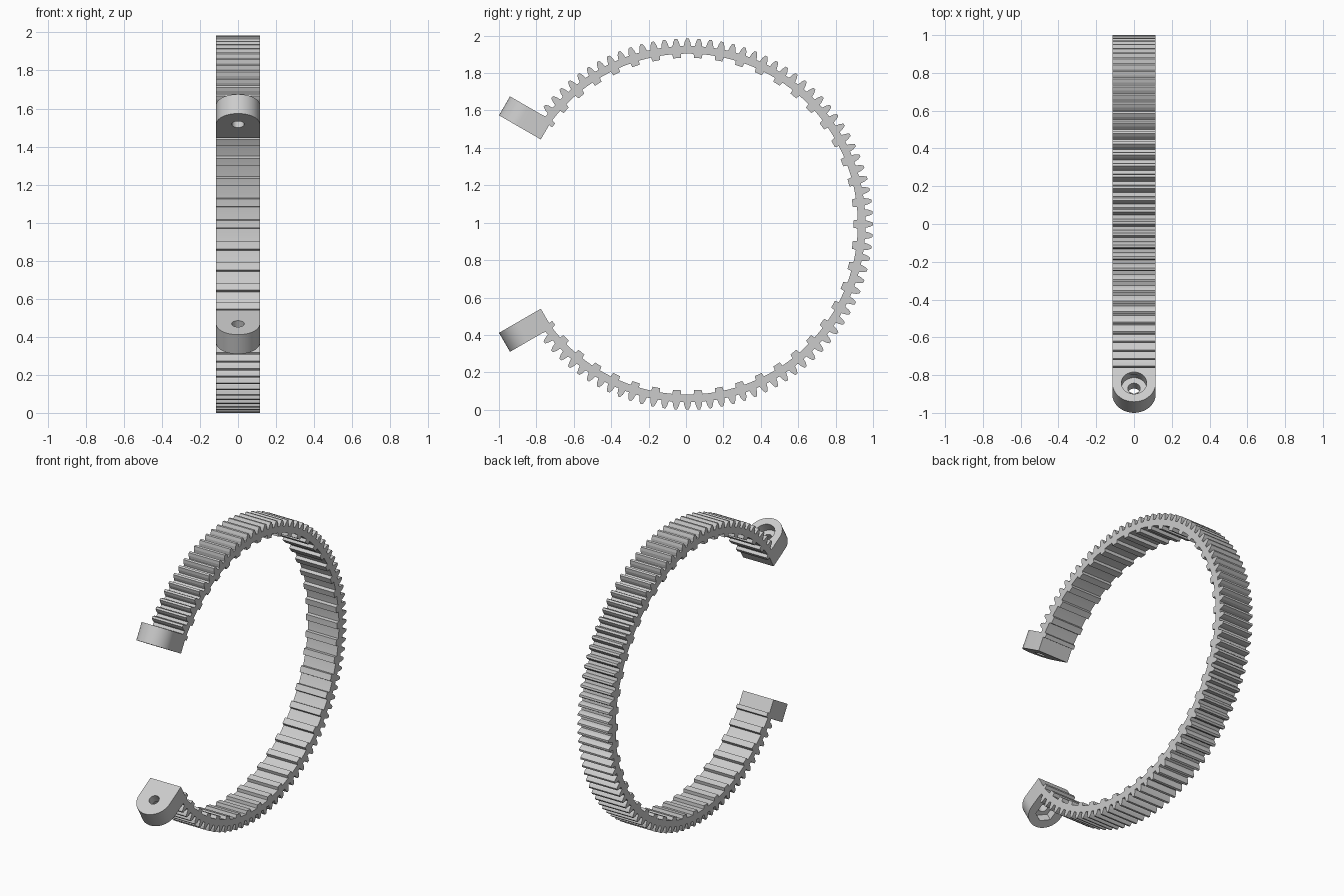
import bpy, bmesh, math
from mathutils import Matrix, Vector

if "Cube" in bpy.data.objects:
    bpy.data.objects.remove(bpy.data.objects["Cube"], do_unlink=True)

CENTRE = Vector((0, 0.0075, 0.9925))
HALF_W = 0.115
TIP, PITCH_R, ROOT, INNER, RIB = 0.9925, 0.974, 0.952, 0.911, 0.889
TOOTH_STEP, RIB_STEP = 3.6, 7.2
END_ANGLE = 144.6
LUG_IN, LUG_OUT, LUG_THICK = 0.905, 1.163, 0.117

grey = bpy.data.materials.new("light_grey")
grey.use_nodes = True
grey.diffuse_color = (0.6, 0.6, 0.6, 1)
grey.node_tree.nodes["Principled BSDF"].inputs["Base Color"].default_value = (0.6, 0.6, 0.6, 1)


def add_object(name, bm):
    bmesh.ops.recalc_face_normals(bm, faces=bm.faces)
    mesh = bpy.data.meshes.new(name)
    bm.to_mesh(mesh)
    bm.free()
    mesh.materials.append(grey)
    obj = bpy.data.objects.new(name, mesh)
    bpy.context.collection.objects.link(obj)
    return obj


def select_only(obj):
    bpy.ops.object.select_all(action='DESELECT')
    obj.select_set(True)
    bpy.context.view_layer.objects.active = obj


def blend(d, steps):
    """Piecewise linear radius from (angle offset, radius) steps."""
    for (a, ra), (b, rb) in zip(steps, steps[1:]):
        if d <= b:
            return ra + (rb - ra) * max(0, d - a) / (b - a)
    return steps[-1][1]


def offset_from(angle, step):
    return abs(angle - step * round(angle / step))


# Toothed open ring: outer gear teeth, inner grip ribs
TOOTH = [(0.4, TIP), (0.9, PITCH_R), (1.2, ROOT)]
RIBS = [(1.3, RIB), (1.5, INNER)]
marks = (0, 0.4, 0.9, 1.2, 1.3, 1.5, 2.4, 2.7, 3.2, 3.6)
angles = sorted({round(k * RIB_STEP + s * m, 3)
                 for k in range(-21, 22) for m in marks for s in (-1, 1)})
bm = bmesh.new()
previous = None
for a in [a for a in angles if abs(a) <= END_ANGLE]:
    t = math.radians(a)
    outer = blend(offset_from(a, TOOTH_STEP), TOOTH)
    inner = blend(offset_from(a, RIB_STEP), RIBS)
    ring = [bm.verts.new(CENTRE + Vector((x, r * math.cos(t), r * math.sin(t))))
            for x, r in ((-HALF_W, inner), (HALF_W, inner), (HALF_W, outer), (-HALF_W, outer))]
    if previous:
        for i in range(4):
            j = (i + 1) % 4
            bm.faces.new((previous[i], previous[j], ring[j], ring[i]))
    else:
        bm.faces.new(ring)
    previous = ring
bm.faces.new(previous)
add_object("toothed_ring", bm)


def cutter(name, radius, sides, low, high, r):
    bm = bmesh.new()
    bmesh.ops.create_cone(bm, cap_ends=True, segments=sides, radius1=radius, radius2=radius,
                          depth=high - low, matrix=Matrix.Translation((0, r, (low + high) / 2)))
    obj = add_object(name, bm)
    obj.hide_render = True
    return obj


def clamp_lug(name, side, recess_sides):
    """Round-ended lug with a bolt hole and a recess on the outer face."""
    eye = LUG_OUT - HALF_W
    outline = [(-HALF_W, LUG_IN), (HALF_W, LUG_IN)]
    outline += [(HALF_W * math.cos(math.pi * i / 32), eye + HALF_W * math.sin(math.pi * i / 32))
                for i in range(33)]
    bm = bmesh.new()
    face = bm.faces.new([bm.verts.new((x, r, 0)) for x, r in outline])
    top = bmesh.ops.extrude_face_region(bm, geom=[face])["geom"]
    bmesh.ops.translate(bm, vec=(0, 0, LUG_THICK),
                        verts=[v for v in top if isinstance(v, bmesh.types.BMVert)])
    lug = add_object(name, bm)
    select_only(lug)
    for cut in (cutter("bolt_hole_cutter", 0.033, 32, -0.1, 0.3, eye),
                cutter("recess_cutter", 0.067, recess_sides, 0.058, 0.3, eye)):
        mod = lug.modifiers.new("cut", 'BOOLEAN')
        mod.object, mod.operation, mod.solver = cut, 'DIFFERENCE', 'EXACT'
        bpy.ops.object.modifier_apply(modifier=mod.name)
        bpy.data.objects.remove(cut, do_unlink=True)
    # Stand the lug on its radial line at the end of the ring
    c, s = math.cos(math.radians(30)), math.sin(math.radians(30))
    place = Matrix(((1, 0, 0), (0, -c, s), (0, side * s, side * c))).to_4x4()
    lug.data.transform(Matrix.Translation(CENTRE) @ place)
    if place.determinant() < 0:
        lug.data.flip_normals()
    bpy.ops.object.shade_smooth_by_angle(angle=math.radians(30))


clamp_lug("upper_clamp_lug", 1, 32)
clamp_lug("lower_clamp_lug", -1, 6)
